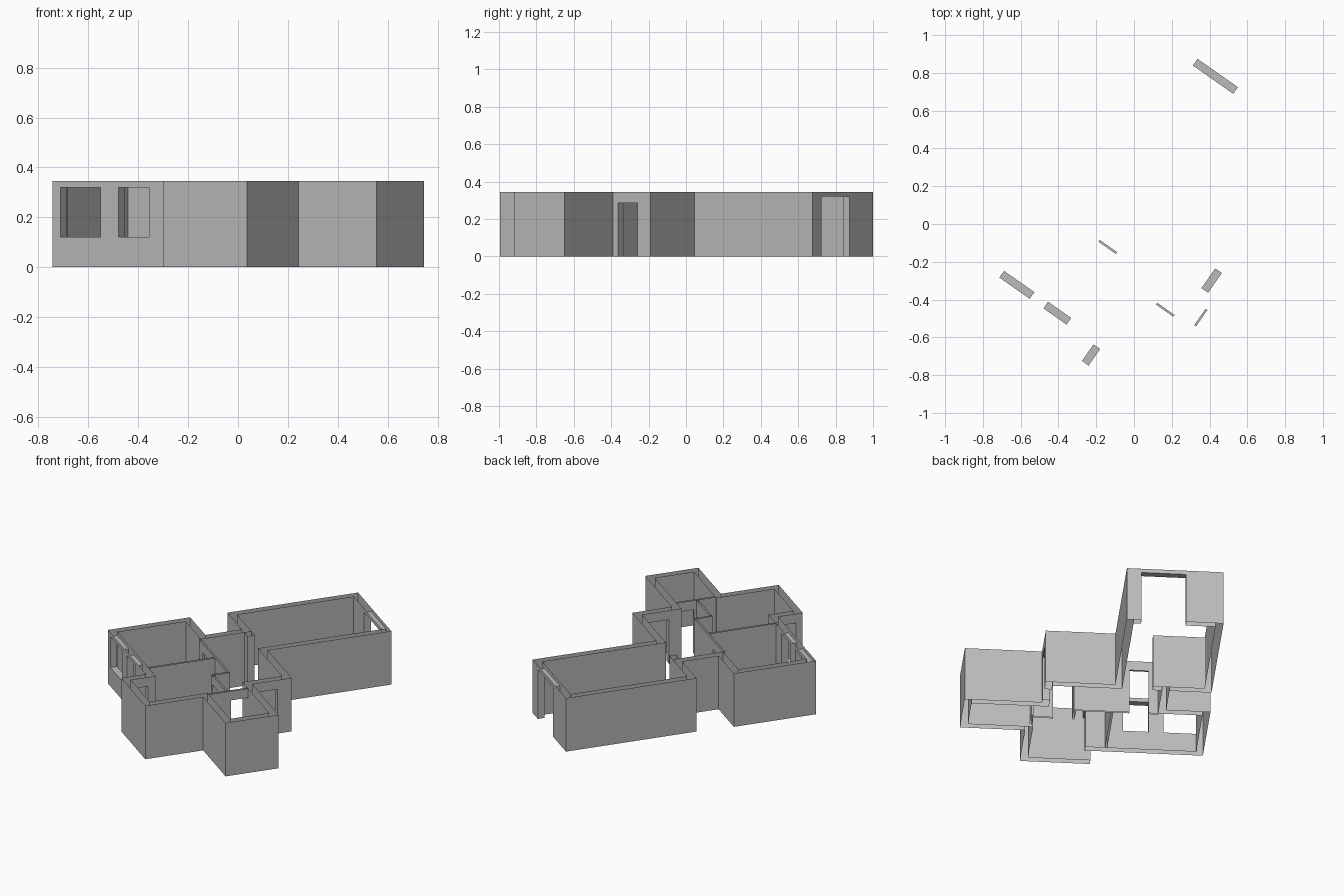
import bpy, bmesh, math
from mathutils import Vector, Matrix

cube = bpy.data.objects.get("Cube")
if cube:
    bpy.data.objects.remove(cube)

HEIGHT = 0.345
THICK = 0.043
THIN = 0.012
DOOR = 0.285
TURN = Matrix.Rotation(math.radians(-35), 3, 'Z')

grey = bpy.data.materials.new("wall_grey")
grey.use_nodes = True
grey.diffuse_color = (0.5, 0.5, 0.5, 1)
grey.node_tree.nodes["Principled BSDF"].inputs["Base Color"].default_value = (0.5, 0.5, 0.5, 1)


def face(bm, points, normal):
    """Add a face that looks along the given normal."""
    f = bm.faces.new([bm.verts.new(p) for p in points])
    f.normal_update()
    if f.normal.dot(Vector(normal)) < 0:
        f.normal_flip()


def place(axis, s, off, z):
    return (s, off, z) if axis == 0 else (off, s, z)


def skin(bm, axis, lo, hi, off, side, holes):
    """One upright wall surface, with rectangular holes left open."""
    normal = place(axis, 0, side, 0)

    def panel(s0, s1, z0, z1):
        if s1 - s0 > 0.0005 and z1 - z0 > 0.0005:
            face(bm, [place(axis, s, off, z) for s, z in
                      ((s0, z0), (s1, z0), (s1, z1), (s0, z1))], normal)

    at = lo
    for s0, s1, z0, z1 in sorted(holes):
        panel(at, s0, 0, HEIGHT)
        panel(s0, s1, 0, z0)
        panel(s0, s1, z1, HEIGHT)
        at = s1
    panel(at, hi, 0, HEIGHT)


def reveals(bm, axis, o0, o1, holes):
    """Jambs, head and sill lining each hole between the two skins."""
    for s0, s1, z0, z1 in holes:
        for s, d in ((s0, 1), (s1, -1)):
            face(bm, [place(axis, s, o, z) for o, z in
                      ((o0, z0), (o1, z0), (o1, z1), (o0, z1))], place(axis, d, 0, 0))
        for z, d in ((z0, 1), (z1, -1)):
            if z > 0:
                face(bm, [place(axis, s, o, z) for s, o in
                          ((s0, o0), (s1, o0), (s1, o1), (s0, o1))], (0, 0, d))


def straight_wall(bm, axis, lo, hi, off, thick, holes=()):
    """Free standing wall, open above and below."""
    skin(bm, axis, lo, hi, off, -1, holes)
    skin(bm, axis, lo, hi, off + thick, 1, holes)
    reveals(bm, axis, off, off + thick, holes)
    for s, d in ((lo, -1), (hi, 1)):
        face(bm, [place(axis, s, o, z) for o, z in
                  ((off, 0), (off + thick, 0), (off + thick, HEIGHT), (off, HEIGHT))],
             place(axis, d, 0, 0))


def finish(bm, name):
    bmesh.ops.remove_doubles(bm, verts=bm.verts, dist=0.0002)
    bmesh.ops.rotate(bm, verts=bm.verts, cent=(0, 0, 0), matrix=TURN)
    mesh = bpy.data.meshes.new(name)
    bm.to_mesh(mesh)
    bm.free()
    mesh.materials.append(grey)
    bpy.context.collection.objects.link(bpy.data.objects.new(name, mesh))


# Outer corners of the plan, clockwise, before turning
outline = [(-.46, -.641), (-.46, -.13), (-.2, -.13), (-.2, .097), (-.446, .097),
           (-.446, .909), (.121, .909), (.121, .14), (.53, .14), (.53, -.105),
           (.983, -.105), (.983, -.435), (.6, -.435), (.6, -.795), (.19, -.795),
           (.19, -.641)]

# Holes by outline edge: start, end, bottom, top
openings = {
    5: [(-.226, .035, 0, .32)],                              # wide rear opening
    8: [(-.073, .054, 0, DOOR)],                             # side door
    14: [(-.752, -.645, 0, DOOR)],                           # entrance door
    15: [(-.421, -.225, .12, .32), (-.137, .013, .12, .32)],  # windows
}

# Exterior walls: an outer skin and a matching inner skin
count = len(outline)
pts = [Vector(p) for p in outline]
inward = []
for i in range(count):
    d = (pts[(i + 1) % count] - pts[i]).normalized()
    inward.append(Vector((d.y, -d.x)))
inner = [pts[i] + (inward[i - 1] + inward[i]) * THICK for i in range(count)]

bm = bmesh.new()
for i in range(count):
    j = (i + 1) % count
    axis = 0 if abs(inward[i].y) > 0.5 else 1
    side = inward[i][1 - axis]
    holes = openings.get(i, [])
    for loop, facing in ((pts, -side), (inner, side)):
        lo, hi = sorted((loop[i][axis], loop[j][axis]))
        skin(bm, axis, lo, hi, loop[i][1 - axis], facing, holes)
    reveals(bm, axis, pts[i][1 - axis], inner[i][1 - axis], holes)
finish(bm, "exterior_walls")

# Short wall beside the passage into the long room
bm = bmesh.new()
straight_wall(bm, 0, -.157, -.1, .097, THICK)
finish(bm, "passage_wall")

# Thin room partitions: name, axis, start, end, offset, doors
partitions = [
    ("hall_partition", 0, -.157, .336, -.185, [(-.1, .012, 0, DOOR)]),
    ("hall_step_partition", 1, -.283, -.185, .324, []),
    ("front_room_partition", 0, .336, .568, -.283, [(.34, .452, 0, DOOR)]),
    ("side_room_partition", 1, -.392, -.148, .568, [(-.256, -.15, 0, DOOR)]),
    ("window_room_partition", 1, -.598, -.185, .105, []),
]
for name, axis, lo, hi, off, doors in partitions:
    bm = bmesh.new()
    straight_wall(bm, axis, lo, hi, off, THIN, doors)
    finish(bm, name)
